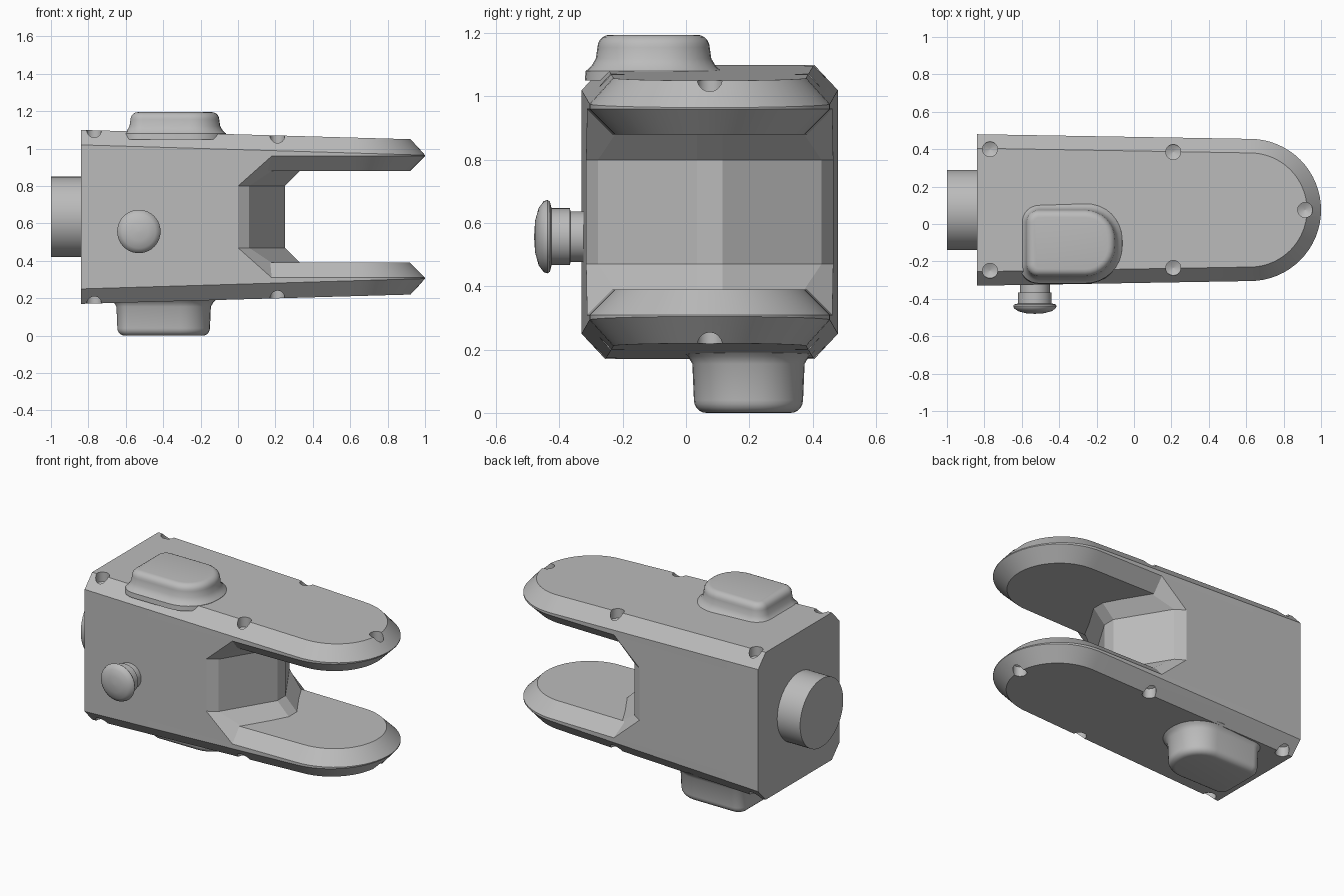
import bpy, bmesh, math

default = bpy.data.objects.get("Cube")
if default:
    bpy.data.objects.remove(default, do_unlink=True)

grey = bpy.data.materials.new("plain grey")
grey.use_nodes = True
COLOUR = (0.5, 0.5, 0.5, 1)
grey.diffuse_color = COLOUR
grey.node_tree.nodes["Principled BSDF"].inputs["Base Color"].default_value = COLOUR

MID_Y, MID_Z = 0.075, 0.635
BACK, TIP_X, TIP_R = -0.84, 0.62, 0.38


def loft(name, rings):
    """Closed solid through rings with equal point counts."""
    bm = bmesh.new()
    loops = [[bm.verts.new(p) for p in ring] for ring in rings]
    n = len(loops[0])
    for a, b in zip(loops, loops[1:]):
        for i in range(n):
            j = (i + 1) % n
            bm.faces.new((a[i], a[j], b[j], b[i]))
    bm.faces.new(loops[0])
    bm.faces.new(loops[-1])
    bmesh.ops.recalc_face_normals(bm, faces=bm.faces)
    mesh = bpy.data.meshes.new(name)
    bm.to_mesh(mesh)
    bm.free()
    obj = bpy.data.objects.new(name, mesh)
    bpy.context.collection.objects.link(obj)
    mesh.materials.append(grey)
    return obj


def activate(obj):
    bpy.ops.object.select_all(action='DESELECT')
    obj.select_set(True)
    bpy.context.view_layer.objects.active = obj


def smooth(obj, angle=30):
    activate(obj)
    bpy.ops.object.shade_smooth_by_angle(angle=math.radians(angle))


def circle(r, place, n=40):
    return [place(r * math.cos(t), r * math.sin(t))
            for t in (2 * math.pi * i / n for i in range(n))]


def half_width(x):
    return TIP_R + 0.025 * (TIP_X - x) / (TIP_X - BACK)


# Middle block with its wedge-shaped throat, flared towards both prongs
def core_ring(h, side_x, corner, apex_x):
    half = [(BACK, half_width(BACK)), (side_x, half_width(side_x)), corner, (apex_x, 0.04)]
    pts = [(x, -w) for x, w in half] + [(x, w) for x, w in reversed(half)]
    return [(x, MID_Y + y, MID_Z + h) for x, y in pts]


throat = (0, (0.06, 0.353), 0.25)
flare = (0.18, (0.30, 0.245), 0.41)
core = loft("middle_block", [core_ring(-0.325, *flare), core_ring(-0.165, *throat),
                             core_ring(0.165, *throat), core_ring(0.325, *flare)])
smooth(core, 10)


# Long round-ended prongs, chamfered all round
def prong_ring(side, inset, h_back, h_tip, start=BACK):
    r = TIP_R - inset
    arc = [math.pi * (i / 32 - 0.5) for i in range(33)]
    pts = [(start, -half_width(start) + inset)]
    pts += [(TIP_X + r * math.cos(t), r * math.sin(t)) for t in arc]
    pts += [(start, half_width(start) - inset)]
    ring = []
    for x, y in pts:
        h = h_back + (h_tip - h_back) * (x - BACK) / (1 - BACK)
        ring.append((x, MID_Y + y, MID_Z + side * h))
    return ring


DIMPLES = [(-0.77, 0.325), (-0.77, -0.325), (0.21, 0.31), (0.21, -0.31), (0.915, 0)]


def dimple(prong, side, x, y):
    top = MID_Z + side * 0.6
    floor = 0.465 - 0.053 * (x - BACK) / 1.8 - 0.06
    profile = [(0.04, 0.6), (0.04, floor), (0.002, floor - 0.02)]
    cutter = loft("dimple_cutter", [
        circle(r, lambda a, b, h=h: (x + a, MID_Y + y + b, MID_Z + side * h), 24)
        for r, h in profile])
    cutter.hide_render = True
    mod = prong.modifiers.new("dimple", 'BOOLEAN')
    mod.operation, mod.solver, mod.object = 'DIFFERENCE', 'EXACT', cutter
    activate(prong)
    bpy.ops.object.modifier_apply(modifier=mod.name)
    bpy.data.objects.remove(cutter, do_unlink=True)


for side, name in ((1, "upper_prong"), (-1, "lower_prong")):
    prong = loft(name, [
        prong_ring(side, 0.08, 0.245, 0.245, BACK + 0.1),
        prong_ring(side, 0, 0.325, 0.325),
        prong_ring(side, 0, 0.385, 0.33),
        prong_ring(side, 0.075, 0.465, 0.413)])
    for x, y in DIMPLES:
        dimple(prong, side, x, y)
    smooth(prong)


# Raised pads: small corners on one end, large corners on the other
def pad_outline(x0, x1, y0, y1, z, inset):
    pts = []
    corners = [(x0, y0, 0.07, 1, 1, 180), (x1, y0, 0.165, -1, 1, 270),
               (x1, y1, 0.165, -1, -1, 0), (x0, y1, 0.07, 1, -1, 90)]
    for cx, cy, rad, sx, sy, start in corners:
        for i in range(9):
            t = math.radians(start + 90 * i / 8)
            r = rad - inset
            pts.append((cx + sx * rad + r * math.cos(t),
                        cy + sy * rad + r * math.sin(t), z))
    return pts


def pad(name, bounds, base, end):
    s = 1 if end > base else -1
    levels = [(base - s * 0.04, -0.035), (base - s * 0.01, -0.032),
              (base + s * 0.006, -0.014), (base + s * 0.03, 0)]
    for i in range(6):
        t = math.radians(18 * i)
        levels.append((end - s * 0.04 * (1 - math.sin(t)), 0.005 + 0.04 * (1 - math.cos(t))))
    smooth(loft(name, [pad_outline(*bounds, z, inset) for z, inset in levels]), 40)


pad("upper_pad", (-0.58, -0.095, -0.285, 0.08), 1.09, 1.195)
pad("lower_pad", (-0.65, -0.145, 0.02, 0.375), 0.185, 0)

# Round neck on the end
neck = loft("end_neck", [circle(0.215, lambda a, b, x=x: (x, MID_Y + a, MID_Z + b), 64)
                         for x in (-1, BACK + 0.05)])
smooth(neck)

# Push knob with a domed cap
KNOB = [(0.08, -0.30), (0.08, -0.365), (0.09, -0.367), (0.09, -0.425), (0.111, -0.43),
        (0.116, -0.438), (0.112, -0.45), (0.09, -0.466), (0.05, -0.477), (0.004, -0.48)]
knob = loft("side_knob", [circle(r, lambda a, b, y=y: (-0.53 + a, y, 0.557 + b))
                          for r, y in KNOB])
smooth(knob, 40)
